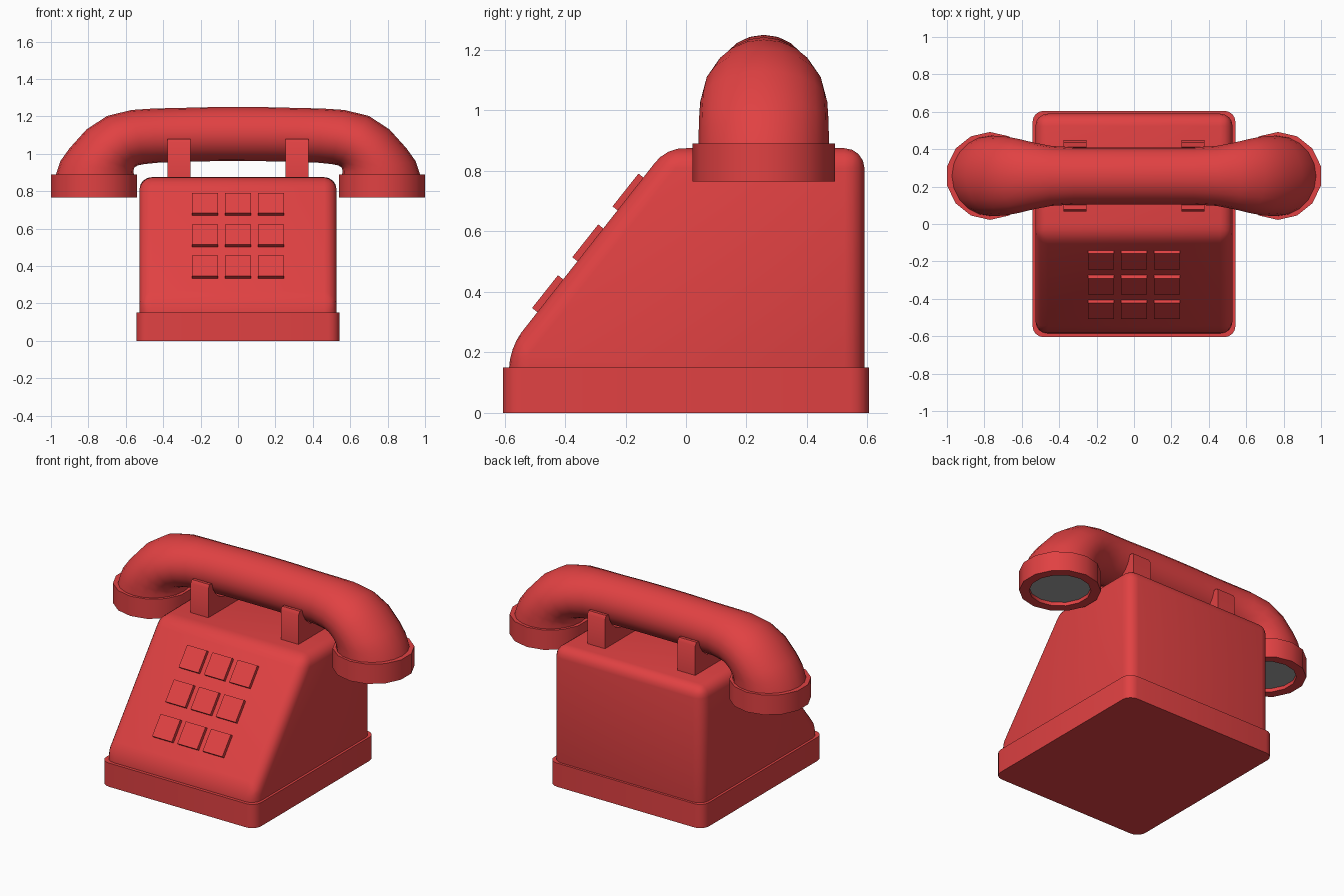
import bpy, bmesh, math
from mathutils import Vector, Matrix

if "Cube" in bpy.data.objects:
    bpy.data.objects.remove(bpy.data.objects["Cube"])


def material(name, rgb):
    m = bpy.data.materials.new(name)
    m.diffuse_color = (*rgb, 1)
    m.use_nodes = True
    m.node_tree.nodes["Principled BSDF"].inputs["Base Color"].default_value = m.diffuse_color
    return m


RED = material("red plastic", (0.75, 0.053, 0.055))
GREY = material("grey grille", (0.36, 0.36, 0.36))


def finish(name, bm, mat, angle=35):
    bmesh.ops.recalc_face_normals(bm, faces=bm.faces[:])
    me = bpy.data.meshes.new(name)
    bm.to_mesh(me)
    bm.free()
    me.materials.append(mat)
    ob = bpy.data.objects.new(name, me)
    bpy.context.collection.objects.link(ob)
    bpy.ops.object.select_all(action='DESELECT')
    ob.select_set(True)
    bpy.context.view_layer.objects.active = ob
    bpy.ops.object.shade_smooth_by_angle(angle=math.radians(angle))
    return ob


def extrude_x(profile, x0, x1):
    """Solid with a (y, z) outline running from x0 to x1."""
    bm = bmesh.new()
    face = bm.faces.new([bm.verts.new((x0, y, z)) for y, z in profile])
    ext = bmesh.ops.extrude_face_region(bm, geom=[face])
    verts = [v for v in ext["geom"] if isinstance(v, bmesh.types.BMVert)]
    bmesh.ops.translate(bm, verts=verts, vec=(x1 - x0, 0, 0))
    bmesh.ops.recalc_face_normals(bm, faces=bm.faces[:])
    return bm


def box(size, matrix):
    bm = bmesh.new()
    bmesh.ops.create_cube(bm, size=1, matrix=matrix @ Matrix.Diagonal((*size, 1)))
    return bm


def bevel(bm, edges, offset, segments):
    bmesh.ops.bevel(bm, geom=edges, offset=offset, segments=segments,
                    profile=0.5, affect='EDGES')


def bridge_rings(bm, rings):
    for a, b in zip(rings, rings[1:]):
        n = len(a)
        for i in range(n):
            j = (i + 1) % n
            bm.faces.new((a[i], a[j], b[j], b[i]))


# Base plinth with rounded upright corners
bm = box((1.085, 1.21, 0.15), Matrix.Translation((0, 0, 0.075)))
bevel(bm, [e for e in bm.edges if abs(e.verts[0].co.z - e.verts[1].co.z) > 0.1], 0.06, 4)
finish("base", bm, RED)

# Wedge-shaped body, rounded all over (its bottom is hidden in the base)
bm = extrude_x([(-0.585, 0.05), (-0.585, 0.214), (-0.065, 0.875),
                (0.59, 0.875), (0.59, 0.05)], -0.527, 0.527)
bevel(bm, bm.edges[:], 0.066, 4)
finish("body", bm, RED)

# Keypad, 3 x 3 square keys on the slope
tilt = math.atan2(0.168, 0.133)
out = Vector((0, -math.sin(tilt), math.cos(tilt)))
for row in range(3):
    for col in range(3):
        top = Vector(((col - 1) * 0.177, -0.466 + row * 0.133, 0.401 + row * 0.168))
        mat = Matrix.Translation(top - out * 0.02) @ Matrix.Rotation(tilt, 4, 'X')
        finish(f"key_{row}_{col}", box((0.138, 0.138, 0.04), mat), RED)

# Cradle prongs, U-shaped around the handset
CY = 0.257
arc = [(CY + 0.158 * math.cos(a), 1.105 + 0.158 * math.sin(a))
       for a in (math.radians(190 + 16 * i) for i in range(11))]
prong = [(0.066, 0.85), (0.066, 1.06), (0.078, 1.08)] + arc
prong += [(2 * CY - 0.078, 1.08), (2 * CY - 0.066, 1.06), (2 * CY - 0.066, 0.85)]
for side, x in (("left", -0.316), ("right", 0.316)):
    finish(f"cradle_{side}", extrude_x(prong, x - 0.062, x + 0.062), RED)

# Handset tube: outer point (x, z), inner point (x, z), half width in y
half = [(0.15, 1.249, 0.15, 0.96, 0.153), (0.32, 1.245, 0.32, 0.957, 0.153),
        (0.45, 1.242, 0.43, 0.952, 0.16), (0.57, 1.234, 0.50, 0.945, 0.178),
        (0.70, 1.202, 0.535, 0.938, 0.198), (0.81, 1.13, 0.553, 0.928, 0.21),
        (0.90, 1.03, 0.558, 0.915, 0.214), (0.95, 0.96, 0.558, 0.9, 0.215),
        (0.98, 0.87, 0.555, 0.87, 0.215)]
path = [(-a, b, -c, d, w) for a, b, c, d, w in reversed(half)]
path += [(0, 1.25, 0, 0.96, 0.153)] + half
bm = bmesh.new()
rings = []
for ox, oz, ix, iz, w in path:
    outer, inner = Vector((ox, CY, oz)), Vector((ix, CY, iz))
    mid, arm = (outer + inner) / 2, (outer - inner) / 2
    rings.append([bm.verts.new(mid + arm * math.cos(t) + Vector((0, w * math.sin(t), 0)))
                  for t in (math.tau * i / 20 for i in range(20))])
bridge_rings(bm, rings)
bm.faces.new(rings[0])
bm.faces.new(rings[-1])
finish("handset", bm, RED, 60)

# Ear and mouth cups with recessed grey grilles
N = 14
for side, x in (("left", -0.77), ("right", 0.77)):
    bm = bmesh.new()
    rings = [[bm.verts.new((x + r * math.sin(t), CY + r * math.cos(t), z))
              for t in (math.tau * i / N for i in range(N))]
             for r, z in ((0.19, 0.89), (0.235, 0.89), (0.235, 0.765),
                          (0.178, 0.765), (0.178, 0.8))]
    bridge_rings(bm, rings)
    finish(f"cup_{side}", bm, RED)
    bm = bmesh.new()
    bmesh.ops.create_circle(bm, cap_ends=True, segments=28, radius=0.18,
                            matrix=Matrix.Translation((x, CY, 0.788)))
    ext = bmesh.ops.extrude_face_region(bm, geom=bm.faces[:])
    bmesh.ops.translate(bm, vec=(0, 0, 0.008),
                        verts=[v for v in ext["geom"] if isinstance(v, bmesh.types.BMVert)])
    finish(f"grille_{side}", bm, GREY)
